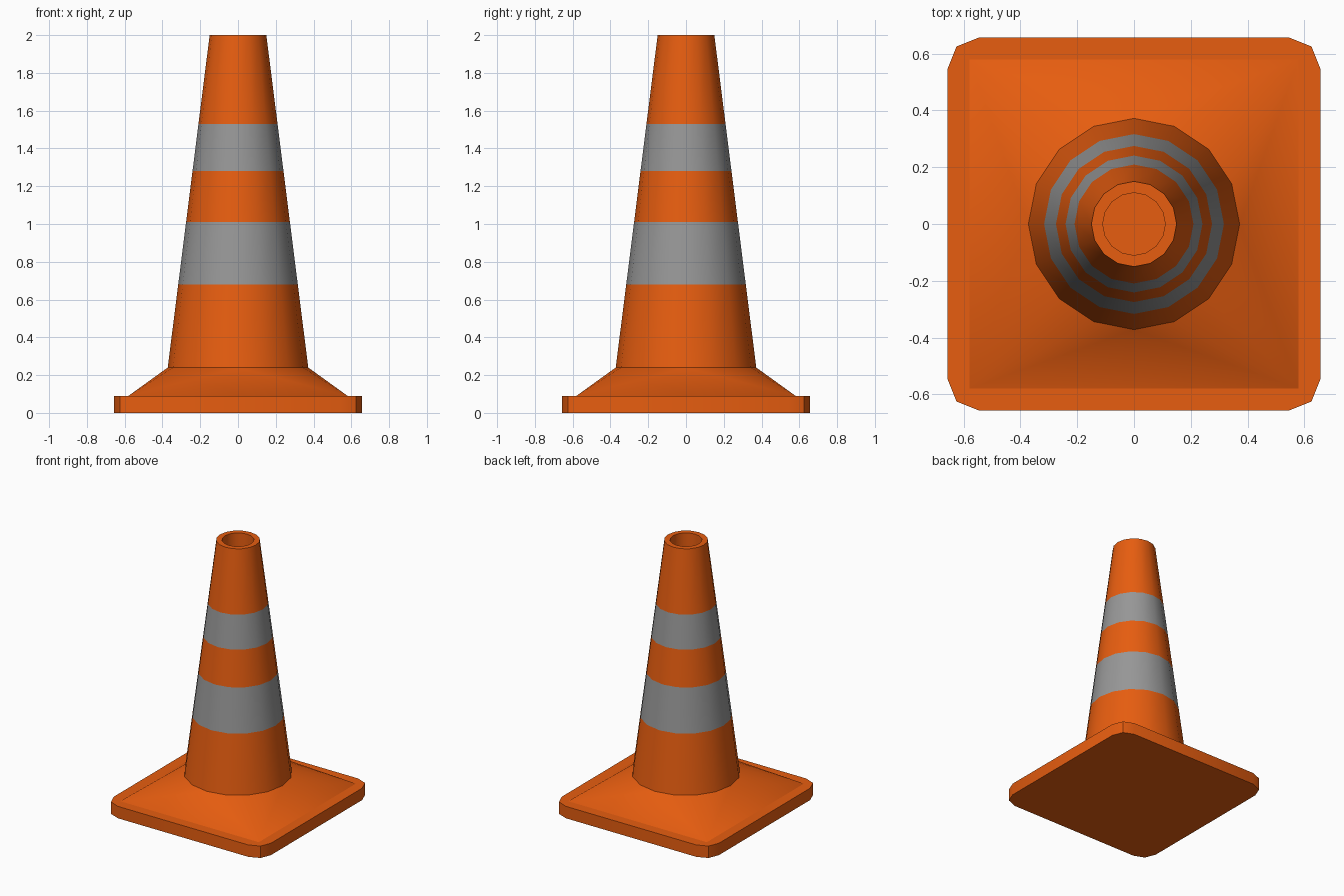
import bpy, bmesh, math

cube = bpy.data.objects.get("Cube")
if cube:
    bpy.data.objects.remove(cube, do_unlink=True)


def material(name, rgb):
    m = bpy.data.materials.new(name)
    m.use_nodes = True
    m.diffuse_color = (*rgb, 1)
    m.node_tree.nodes["Principled BSDF"].inputs["Base Color"].default_value = (*rgb, 1)
    return m


ORANGE = material("orange", (0.8, 0.11, 0.005))
GREY = material("grey", (0.31, 0.31, 0.31))

SIDES = 16
BASE_TOP, COLLAR, TOP = 0.09, 0.24, 2.0
R_LOW, R_HIGH, R_HOLE = 0.372, 0.15, 0.11
BANDS = ((0.68, 1.01), (1.28, 1.53))


def circle(bm, r, z):
    angles = [2 * math.pi * i / SIDES for i in range(SIDES)]
    return [bm.verts.new((r * math.cos(a), r * math.sin(a), z)) for a in angles]


def bridge(bm, low, high):
    n = len(low)
    return [bm.faces.new((low[i], low[(i + 1) % n], high[(i + 1) % n], high[i]))
            for i in range(n)]


def finish(bm, name, *mats):
    mesh = bpy.data.meshes.new(name)
    bm.to_mesh(mesh)
    bm.free()
    for m in mats:
        mesh.materials.append(m)
    obj = bpy.data.objects.new(name, mesh)
    bpy.context.collection.objects.link(obj)
    bpy.ops.object.select_all(action="DESELECT")
    obj.select_set(True)
    bpy.context.view_layer.objects.active = obj
    bpy.ops.object.shade_smooth_by_angle(angle=math.radians(30))


# Base: slab with clipped corners, rising from a square rim to the round collar
bm = bmesh.new()
outline = []
for sx, sy in ((1, 1), (-1, 1), (-1, -1), (1, -1)):
    corner = [(0.657, 0.545), (0.625, 0.625), (0.545, 0.657)]
    if sx * sy < 0:
        corner.reverse()
    outline += [(sx * x, sy * y) for x, y in corner]
bottom = [bm.verts.new((x, y, 0)) for x, y in outline]
edge = [bm.verts.new((x, y, BASE_TOP)) for x, y in outline]
rim = [bm.verts.new((x, y, BASE_TOP))
       for x, y in ((0.58, 0.58), (-0.58, 0.58), (-0.58, -0.58), (0.58, -0.58))]
collar = circle(bm, R_LOW, COLLAR)
bm.faces.new(bottom[::-1])
bridge(bm, bottom, edge)
quarter = SIDES // 4
for c in range(4):
    here, after = rim[c], rim[(c + 1) % 4]
    a, b, d = edge[3 * c:3 * c + 3]
    bm.faces.new((a, b, here))
    bm.faces.new((b, d, here))
    bm.faces.new((d, edge[(3 * c + 3) % 12], after, here))
    for i in range(quarter):
        k = c * quarter + i
        bm.faces.new((here, collar[(k + 1) % SIDES], collar[k]))
    bm.faces.new((here, after, collar[(c + 1) * quarter % SIDES]))
finish(bm, "base", ORANGE)

# Cone: tapered shell with two grey bands and an open top
bm = bmesh.new()
levels = [COLLAR, *BANDS[0], *BANDS[1], TOP]
rings = [circle(bm, R_LOW + (R_HIGH - R_LOW) * (z - COLLAR) / (TOP - COLLAR), z)
         for z in levels]
for i in range(len(rings) - 1):
    for face in bridge(bm, rings[i], rings[i + 1]):
        face.material_index = i % 2
lip = circle(bm, R_HOLE, TOP)
floor = circle(bm, R_HOLE, BASE_TOP)
bridge(bm, rings[-1], lip)
bridge(bm, lip, floor)
bm.faces.new(floor)
finish(bm, "cone", ORANGE, GREY)
